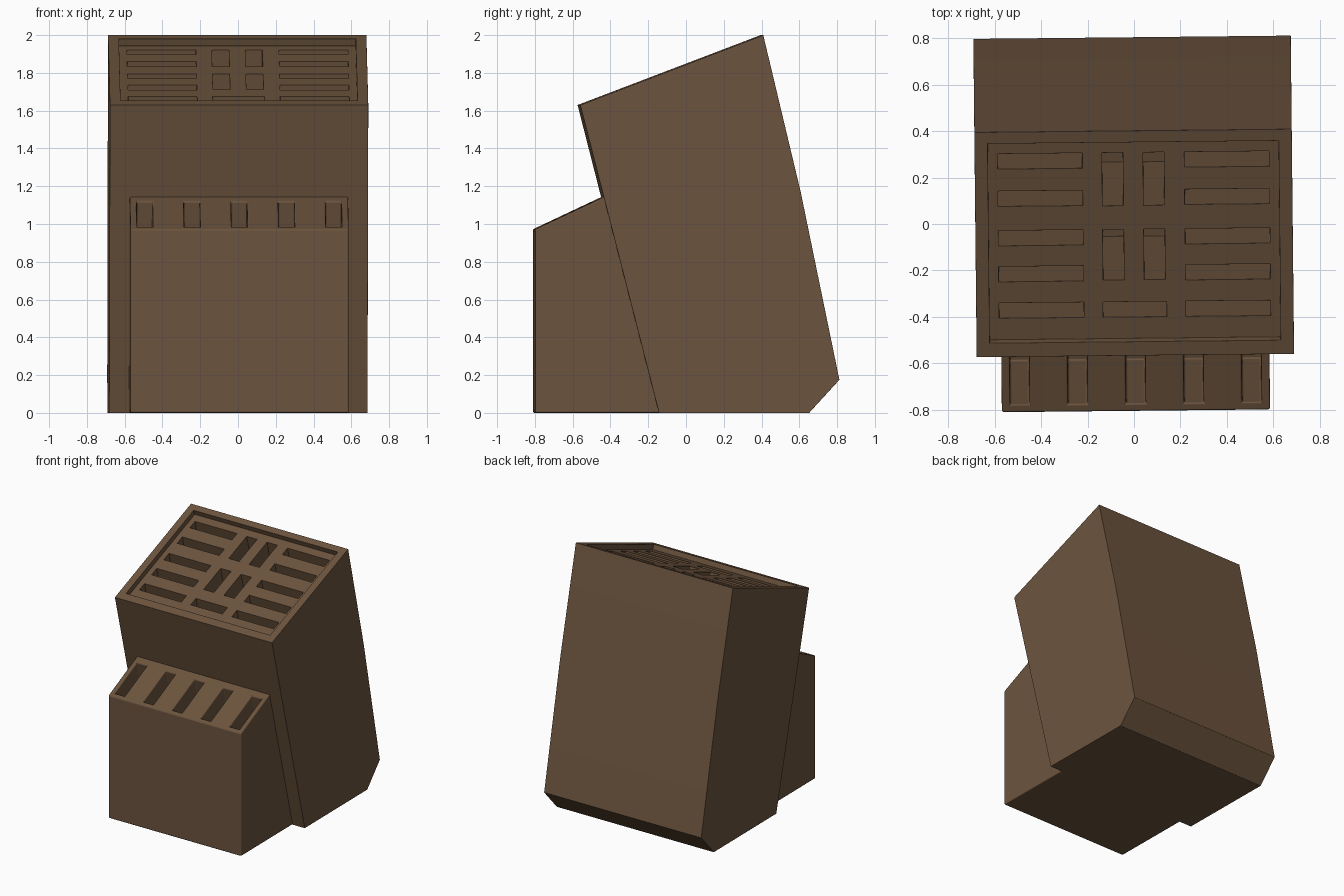
import bpy, bmesh, math
from mathutils import Vector

if "Cube" in bpy.data.objects:
    bpy.data.objects.remove(bpy.data.objects["Cube"])

wood = bpy.data.materials.new("dark_brown_wood")
wood.diffuse_color = (0.15, 0.088, 0.048, 1)
wood.use_nodes = True
wood.node_tree.nodes["Principled BSDF"].inputs["Base Color"].default_value = wood.diffuse_color
TILT = math.radians(0.6)


def new_object(name, bm):
    bmesh.ops.recalc_face_normals(bm, faces=bm.faces[:])
    me = bpy.data.meshes.new(name)
    bm.to_mesh(me)
    bm.free()
    ob = bpy.data.objects.new(name, me)
    bpy.context.collection.objects.link(ob)
    return ob


def prism(name, profile, half):
    """Side profile (y, z) extruded across x."""
    bm = bmesh.new()
    f = bm.faces.new([bm.verts.new((-half, y, z)) for y, z in profile])
    ext = bmesh.ops.extrude_face_region(bm, geom=[f])["geom"]
    verts = [v for v in ext if isinstance(v, bmesh.types.BMVert)]
    bmesh.ops.translate(bm, vec=(2 * half, 0, 0), verts=verts)
    return new_object(name, bm)


def cut(ob, rects, plane, direction, depth):
    """Sink rectangles (x0, x1, y0, y1), lying on a sloped plane, along a direction."""
    d = Vector(direction).normalized()
    bm = bmesh.new()
    for x0, x1, y0, y1 in rects:
        rim = [Vector((x, y, plane(y))) for x, y in ((x0, y0), (x1, y0), (x1, y1), (x0, y1))]
        a = [bm.verts.new(p - d * 0.12) for p in rim]
        b = [bm.verts.new(p + d * depth) for p in rim]
        bm.faces.new(a)
        bm.faces.new(b[::-1])
        for i in range(4):
            j = (i + 1) % 4
            bm.faces.new((a[i], b[i], b[j], a[j]))
    cutter = new_object("slot_cutter", bm)
    cutter.hide_render = True
    m = ob.modifiers.new("cut", 'BOOLEAN')
    m.operation, m.solver, m.object = 'DIFFERENCE', 'EXACT', cutter
    bpy.context.view_layer.objects.active = ob
    bpy.ops.object.modifier_apply(modifier=m.name)
    bpy.data.objects.remove(cutter)


def finish(ob):
    ob.data.materials.clear()
    ob.data.materials.append(wood)
    m = ob.modifiers.new("soft_edges", 'BEVEL')
    m.width, m.segments, m.limit_method = 0.009, 2, 'ANGLE'
    m.angle_limit = math.radians(25)
    m.harden_normals = True
    bpy.ops.object.select_all(action='DESELECT')
    ob.select_set(True)
    bpy.context.view_layer.objects.active = ob
    bpy.ops.object.shade_smooth_by_angle(angle=math.radians(30))
    ob.rotation_euler.z = TILT


# Main leaning block
main = prism("main_block", [(-0.15, 0), (0.645, 0), (0.805, 0.175), (0.60, 1.17),
                            (0.402, 2.0), (-0.567, 1.63)], 0.684)
slope = 0.37 / 0.969
top = lambda y: 1.63 + (y + 0.567) * slope
axis = (0, 0.25, -0.968)

# Sunken tray on the sloping top
cut(main, [(-0.627, 0.627, -0.507, 0.352)], top, (0, slope, -1), 0.04)

# Knife slots: two columns of wide ones, a centre group of upright ones
slots = []
for y in (0.243, 0.082, -0.088, -0.243, -0.4):
    slots += [(-0.585, -0.22, y, y + 0.065), (0.22, 0.585, y, y + 0.065)]
for x in (-0.135, 0.042):
    slots += [(x, x + 0.09, 0.08, 0.308), (x, x + 0.09, -0.24, -0.023)]
slots.append((-0.137, 0.137, -0.4, -0.335))
cut(main, slots, lambda y: top(y) - 0.043, axis, 0.75)
finish(main)

# Front block for the smaller knives
front = prism("front_block", [(-0.805, 0), (-0.13, 0), (-0.425, 1.151), (-0.805, 0.972)], 0.578)
low = lambda y: 0.972 + (y + 0.805) * 0.471
cut(front, [(x - 0.042, x + 0.042, -0.773, -0.492) for x in (-0.5, -0.25, 0, 0.25, 0.5)],
    low, axis, 0.75)
finish(front)
